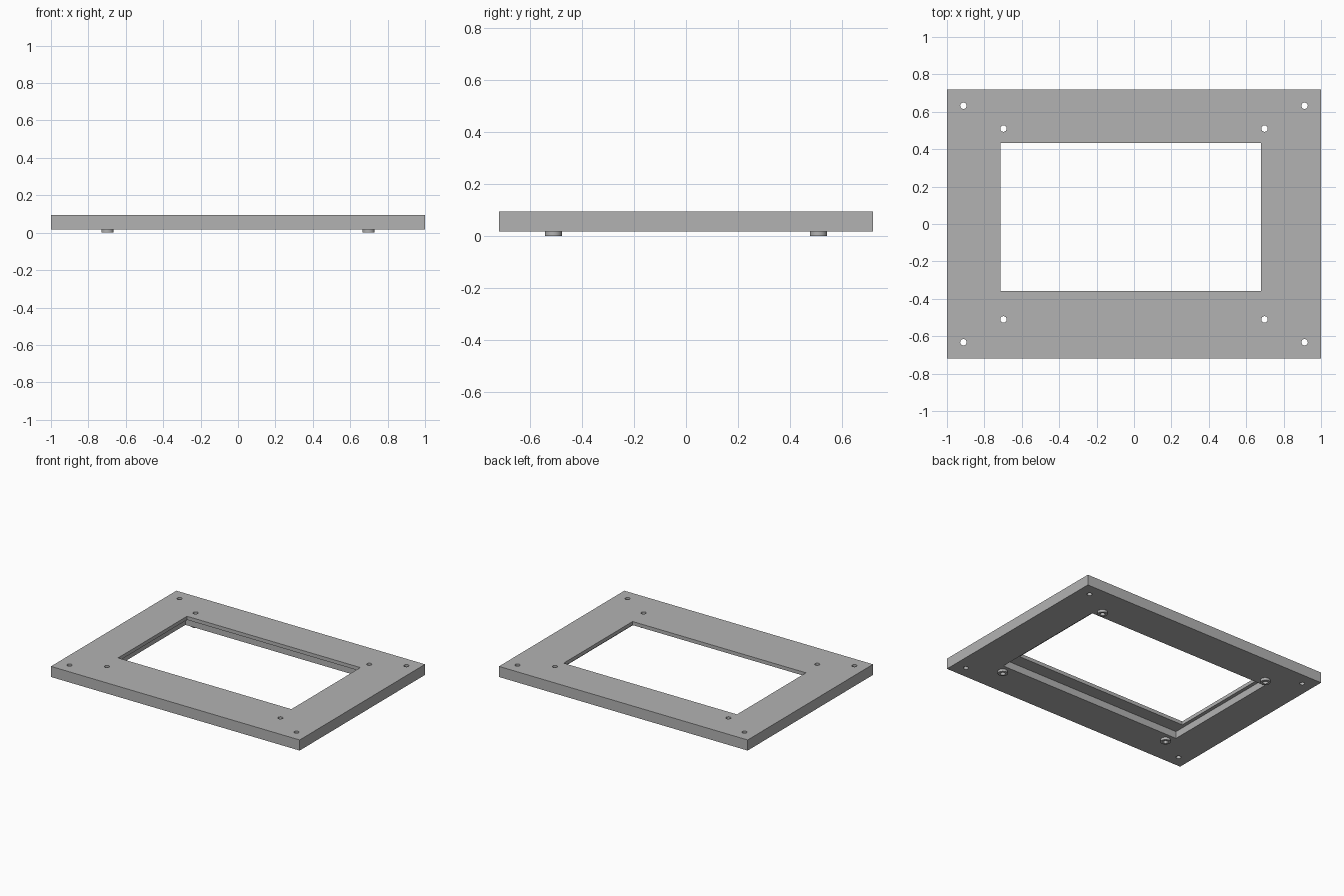
import bpy
import math

if "Cube" in bpy.data.objects:
    bpy.data.objects.remove(bpy.data.objects["Cube"])

BOTTOM, TOP, LEDGE = 0.018, 0.095, 0.069
HOLE_R, BOSS_R = 0.017, 0.033

grey = bpy.data.materials.new("plain_grey")
grey.use_nodes = True
colour = (0.45, 0.45, 0.45, 1)
grey.diffuse_color = colour
grey.node_tree.nodes["Principled BSDF"].inputs["Base Color"].default_value = colour


def box(name, x0, x1, y0, y1, z0, z1):
    bpy.ops.mesh.primitive_cube_add(
        size=1, location=((x0 + x1) / 2, (y0 + y1) / 2, (z0 + z1) / 2))
    ob = bpy.context.object
    ob.name = name
    ob.scale = (x1 - x0, y1 - y0, z1 - z0)
    bpy.ops.object.transform_apply(location=False, rotation=False, scale=True)
    ob.data.materials.append(grey)
    return ob


def cylinder(name, x, y, radius, z0, z1):
    bpy.ops.mesh.primitive_cylinder_add(
        vertices=32, radius=radius, depth=z1 - z0, location=(x, y, (z0 + z1) / 2))
    ob = bpy.context.object
    ob.name = name
    ob.data.materials.append(grey)
    return ob


def cut(target, cutter):
    mod = target.modifiers.new("cut", "BOOLEAN")
    mod.operation = "DIFFERENCE"
    mod.solver = "EXACT"
    mod.object = cutter
    bpy.context.view_layer.objects.active = target
    bpy.ops.object.modifier_apply(modifier=mod.name)
    bpy.data.objects.remove(cutter)


def smooth(ob):
    bpy.ops.object.select_all(action="DESELECT")
    ob.select_set(True)
    bpy.context.view_layer.objects.active = ob
    bpy.ops.object.shade_smooth_by_angle(angle=math.radians(30))


# Bezel plate with an offset window and a wider recess behind it
plate = box("bezel_plate", -1, 1, -0.72, 0.72, BOTTOM, TOP)
cut(plate, box("recess_cutter", -0.74, 0.74, -0.453, 0.453, -0.1, LEDGE))
cut(plate, box("window_cutter", -0.714, 0.68, -0.358, 0.434, -0.1, 0.2))

# Corner screw holes, and inner holes running through raised bosses
for sx, side in ((-1, "right"), (1, "left")):
    for sy, end in ((-1, "front"), (1, "back")):
        cut(plate, cylinder("hole_cutter", sx * 0.912, sy * 0.632, HOLE_R, -0.1, 0.2))
        x, y = sx * 0.698, sy * 0.51
        cut(plate, cylinder("hole_cutter", x, y, HOLE_R, -0.1, 0.2))
        boss = cylinder(f"boss_{end}_{side}", x, y, BOSS_R, 0, BOTTOM)
        cut(boss, cylinder("hole_cutter", x, y, HOLE_R, -0.1, 0.2))
        smooth(boss)
smooth(plate)
